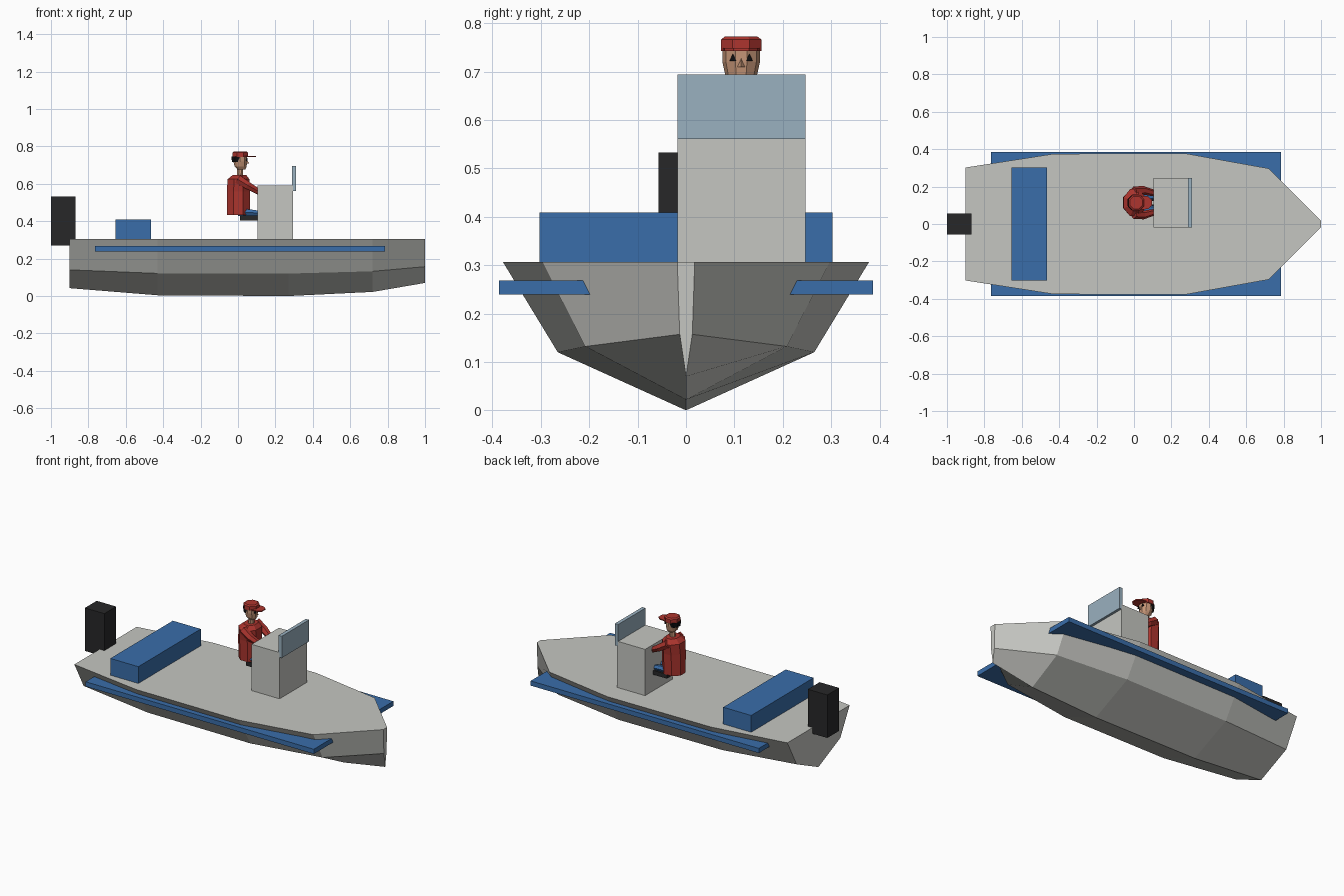
import bpy, bmesh, math
from mathutils import Vector

cube = bpy.data.objects.get("Cube")
if cube:
    bpy.data.objects.remove(cube, do_unlink=True)


def material(name, rgb):
    col = [(c / 255) ** 2.2 for c in rgb] + [1]
    m = bpy.data.materials.new(name)
    m.use_nodes = True
    m.diffuse_color = col
    m.node_tree.nodes["Principled BSDF"].inputs["Base Color"].default_value = col
    return m


GREY = material("hull grey", (196, 197, 192))
BLUE = material("trim blue", (60, 109, 168))
BLACK = material("motor black", (44, 44, 45))
GLASS = material("glass blue", (152, 175, 190))
RED = material("jacket red", (172, 56, 50))
SKIN = material("skin", (196, 148, 118))
DARK = material("eye black", (22, 22, 24))


def mesh_object(name, rings, mat, flat=True):
    """Skin a list of closed rings of points and cap both ends."""
    bm = bmesh.new()
    loops = [[bm.verts.new(p) for p in ring] for ring in rings]
    n = len(loops[0])
    for a, b in zip(loops, loops[1:]):
        for i in range(n):
            j = (i + 1) % n
            bm.faces.new((a[i], a[j], b[j], b[i]))
    bm.faces.new(loops[0])
    bm.faces.new(loops[-1])
    bmesh.ops.recalc_face_normals(bm, faces=bm.faces)
    me = bpy.data.meshes.new(name)
    bm.to_mesh(me)
    bm.free()
    me.materials.append(mat)
    ob = bpy.data.objects.new(name, me)
    bpy.context.collection.objects.link(ob)
    return ob


def box(name, x, y, z, mat):
    rings = [[(x[0], y[0], h), (x[1], y[0], h), (x[1], y[1], h), (x[0], y[1], h)] for h in z]
    return mesh_object(name, rings, mat)


def lathe(name, rows, mat, y=0.114, sides=8):
    """Stack of elliptical rings, each row being z, centre x, radius x, radius y."""
    rings = []
    for z, cx, rx, ry in rows:
        angles = [2 * math.pi * (i + 0.5) / sides for i in range(sides)]
        k = 1 / math.cos(math.pi / sides)
        rings.append([(cx + k * rx * math.cos(a), y + k * ry * math.sin(a), z) for a in angles])
    return mesh_object(name, rings, mat)


def limb(name, points, radii, mat, sides=6):
    rings = []
    pts = [Vector(p) for p in points]
    for i, (p, r) in enumerate(zip(pts, radii)):
        d = pts[min(i + 1, len(pts) - 1)] - pts[max(i - 1, 0)]
        q = d.to_track_quat('Z', 'Y')
        rings.append([p + q @ Vector((r * math.cos(t), r * math.sin(t), 0))
                      for t in (2 * math.pi * k / sides for k in range(sides))])
    return mesh_object(name, rings, mat)


# Hull stations: x, deck half width, chine half width, chine z, keel z
DECK = 0.306
stations = [(-0.90, 0.302, 0.212, 0.140, 0.042),
            (-0.43, 0.375, 0.262, 0.121, 0.004),
            (0.27, 0.378, 0.265, 0.120, 0.0),
            (0.72, 0.297, 0.208, 0.132, 0.022),
            (1.0, 0.018, 0.013, 0.157, 0.07)]
mesh_object("hull", [[(x, d, DECK), (x, c, cz), (x, 0, kz), (x, -c, cz), (x, -d, DECK)]
                     for x, d, c, cz, kz in stations], GREY)

# Side boards
for side, s in (("left", 1), ("right", -1)):
    box(side + "_side_board", (-0.765, 0.785), sorted((s * 0.185, s * 0.386)), (0.239, 0.268), BLUE)

# Deck fittings
box("bench", (-0.655, -0.465), (-0.303, 0.303), (0.30, 0.409), BLUE)
box("outboard_motor", (-1.0, -0.868), (-0.057, 0.057), (0.269, 0.533), BLACK)
box("console", (0.105, 0.295), (-0.018, 0.247), (0.30, 0.59), GREY)
box("windshield", (0.288, 0.31), (-0.018, 0.247), (0.561, 0.694), GLASS)

# Driver
CY = 0.114
lathe("jacket", [(0.432, 0.002, 0.062, 0.060), (0.56, 0.002, 0.062, 0.064),
                 (0.625, 0.003, 0.058, 0.072), (0.648, 0.008, 0.035, 0.045)], RED)
lathe("neck", [(0.64, 0.01, 0.016, 0.016), (0.69, 0.012, 0.016, 0.016)], SKIN)
lathe("head", [(0.676, 0.018, 0.020, 0.020), (0.692, 0.014, 0.032, 0.031),
               (0.72, 0.012, 0.037, 0.037), (0.75, 0.012, 0.037, 0.037)], SKIN, sides=10)
lathe("hair", [(0.716, -0.004, 0.028, 0.034), (0.745, -0.002, 0.034, 0.0385)], DARK)
lathe("cap", [(0.742, 0.012, 0.042, 0.042), (0.766, 0.012, 0.042, 0.042),
              (0.772, 0.012, 0.034, 0.034)], RED)
mesh_object("cap_brim", [[(0.03, CY - 0.038, z), (0.075, CY - 0.034, z), (0.095, CY - 0.016, z),
                          (0.095, CY + 0.016, z), (0.075, CY + 0.034, z), (0.03, CY + 0.038, z)]
                         for z in (0.743, 0.749)], RED)
# Nose as a small wedge
mesh_object("nose", [[(0.045, CY - 0.010, 0.709), (0.060, CY, 0.709), (0.045, CY + 0.010, 0.709)],
                     [(0.046, CY - 0.002, 0.727), (0.049, CY, 0.727), (0.046, CY + 0.002, 0.727)]], SKIN)

for side, s in (("left", 1), ("right", -1)):
    # Triangular eye plates
    ey = CY + s * 0.017
    mesh_object(side + "_eye", [[(x, ey - 0.007, 0.722), (x, ey + 0.007, 0.722), (x, ey, 0.737)]
                                for x in (0.044, 0.052)], DARK)
    limb(side + "_arm", [(0.0, CY + s * 0.060, 0.625), (0.05, CY + s * 0.066, 0.592),
                         (0.112, CY + s * 0.050, 0.556)], (0.027, 0.023, 0.017), RED)
    limb(side + "_hand", [(0.10, CY + s * 0.052, 0.562), (0.125, CY + s * 0.046, 0.55)],
         (0.012, 0.010), SKIN)
    # Folded legs and shoes
    ly = CY + s * 0.032
    limb(side + "_leg", [(0.0, ly, 0.447), (0.06, ly, 0.447), (0.108, ly, 0.443)],
         (0.022, 0.019, 0.016), BLUE)
    box(side + "_shoe", (0.012, 0.108), (ly - 0.022, ly + 0.022), (0.405, 0.431), BLACK)
